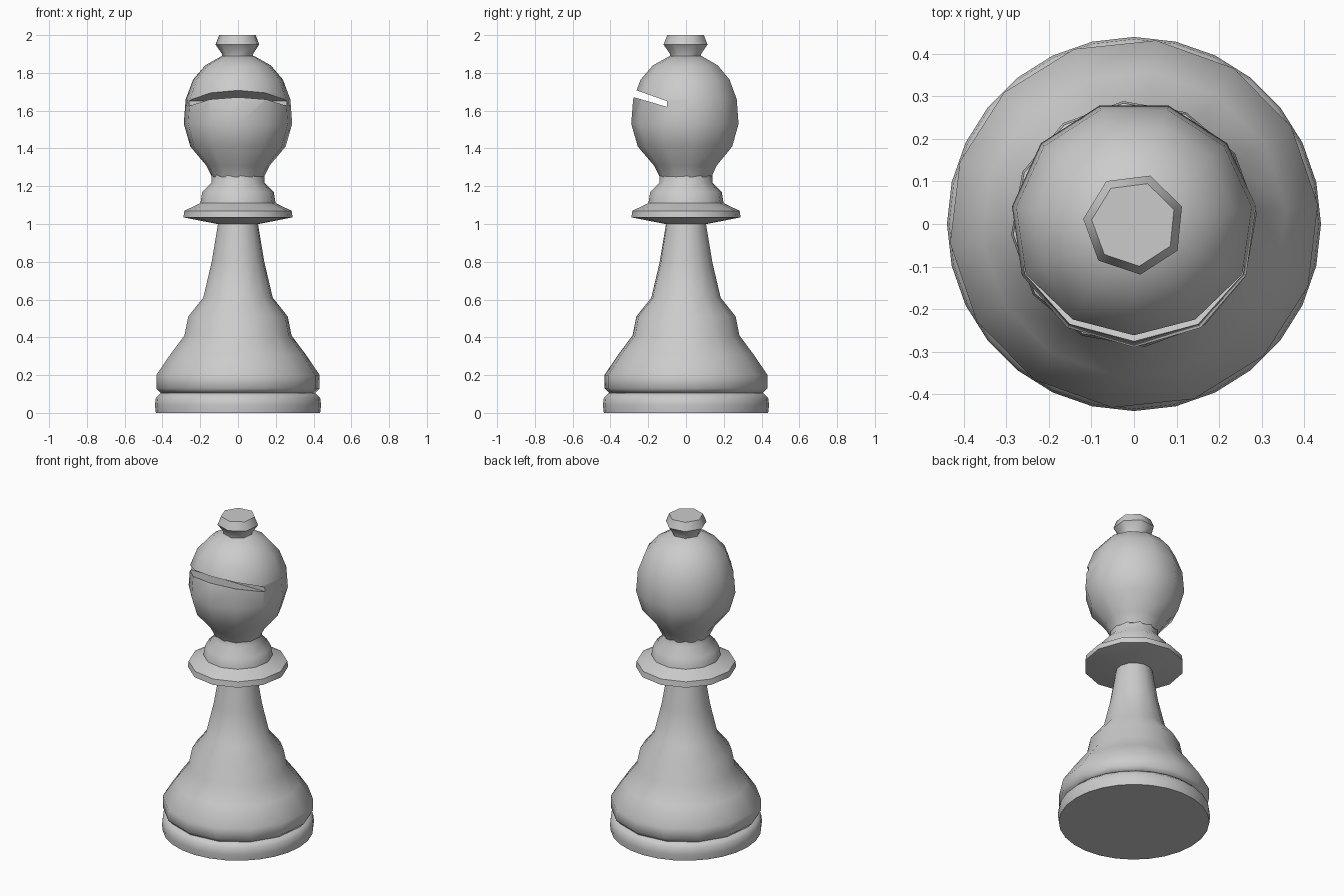
import bpy
import bmesh
from math import cos, sin, pi, radians

old = bpy.data.objects.get("Cube")
if old:
    bpy.data.objects.remove(old, do_unlink=True)

grey = bpy.data.materials.new("stone_grey")
grey.use_nodes = True
colour = (0.6, 0.6, 0.6, 1)
grey.diffuse_color = colour
grey.node_tree.nodes["Principled BSDF"].inputs["Base Color"].default_value = colour


def add_object(name, bm):
    bmesh.ops.recalc_face_normals(bm, faces=bm.faces)
    mesh = bpy.data.meshes.new(name)
    bm.to_mesh(mesh)
    bm.free()
    mesh.materials.append(grey)
    obj = bpy.data.objects.new(name, mesh)
    bpy.context.collection.objects.link(obj)
    return obj


def lathe(name, profile, sides, turn=0):
    """Spin (radius, height) points into a closed solid."""
    bm = bmesh.new()
    rings = []
    for r, z in profile:
        angles = [radians(turn) + 2 * pi * i / sides for i in range(sides)]
        rings.append([bm.verts.new((r * cos(a), r * sin(a), z)) for a in angles])
    for low, high in zip(rings, rings[1:]):
        for i in range(sides):
            j = (i + 1) % sides
            bm.faces.new((low[i], low[j], high[j], high[i]))
    bm.faces.new(rings[0])
    bm.faces.new(rings[-1])
    return add_object(name, bm)


def smooth(obj, angle=50):
    obj.data.shade_smooth()
    obj.data.set_sharp_from_angle(angle=radians(angle))


# Round foot and the flared body above its groove
base = lathe("base_ring", [(0.435, 0), (0.44, 0.04), (0.435, 0.08), (0.41, 0.105)], 28)
body = lathe("body", [(0.41, 0.105), (0.435, 0.13), (0.435, 0.2), (0.36, 0.31),
                      (0.285, 0.41), (0.265, 0.51), (0.185, 0.61),
                      (0.14, 0.8), (0.105, 1.01)], 14, 6)

# Collar with its stepped neck
collar = lathe("collar", [(0.11, 1.0), (0.29, 1.035), (0.285, 1.07), (0.2, 1.11),
                          (0.19, 1.17), (0.14, 1.22), (0.14, 1.28)], 12, 5)

# Rounded head
head = lathe("head", [(0.14, 1.25), (0.17, 1.31), (0.255, 1.41), (0.29, 1.53),
                      (0.28, 1.66), (0.24, 1.765), (0.175, 1.84), (0.085, 1.89)], 11, -90)

# Sloping slot across the front of the head
bm = bmesh.new()
slot = [(-0.4, 1.757), (-0.1, 1.65), (-0.1, 1.62), (-0.4, 1.707)]
face = bm.faces.new([bm.verts.new((-0.5, y, z)) for y, z in slot])
sweep = bmesh.ops.extrude_face_region(bm, geom=[face])["geom"]
bmesh.ops.translate(bm, vec=(1, 0, 0),
                    verts=[v for v in sweep if isinstance(v, bmesh.types.BMVert)])
cutter = add_object("slot_cutter", bm)
cutter.hide_render = True
cut = head.modifiers.new("slot", 'BOOLEAN')
cut.operation = 'DIFFERENCE'
cut.solver = 'EXACT'
cut.object = cutter
bpy.context.view_layer.objects.active = head
bpy.ops.object.modifier_apply(modifier=cut.name)
bpy.data.objects.remove(cutter, do_unlink=True)

# Finial
knob = lathe("top_knob", [(0.085, 1.87), (0.085, 1.9), (0.12, 1.95), (0.1, 2.0)], 7, 20)

for part in (base, body, collar, head, knob):
    smooth(part)
